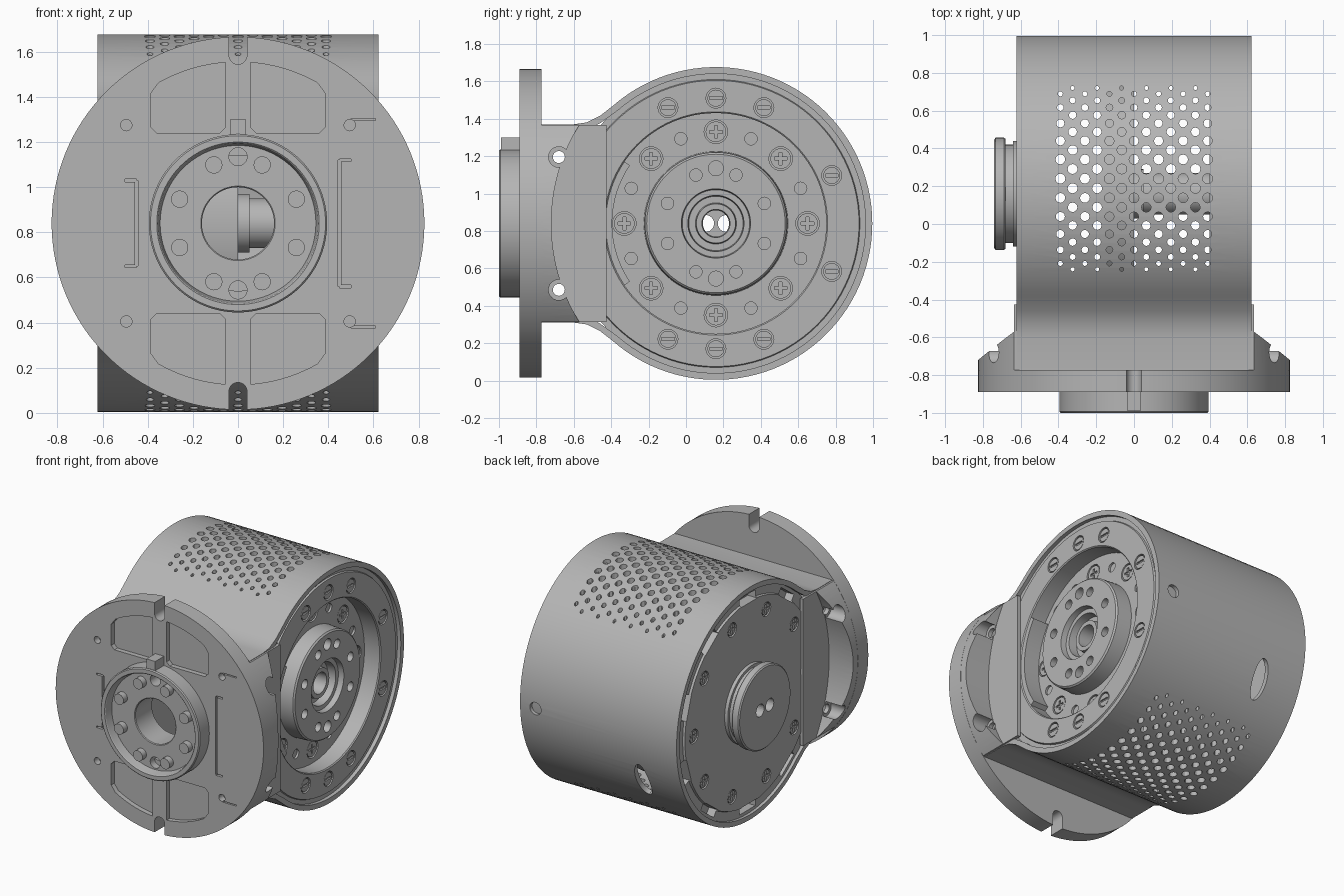
import bpy, bmesh
from math import sin, cos, pi, radians, sqrt, hypot
from mathutils import Vector, Matrix

if "Cube" in bpy.data.objects:
    bpy.data.objects.remove(bpy.data.objects["Cube"])

CY, CZ = 0.16, 0.84          # drum axis runs along x through here
grey = bpy.data.materials.new("machined grey")
grey.use_nodes = True
grey.diffuse_color = (0.46, 0.46, 0.46, 1)
grey.node_tree.nodes["Principled BSDF"].inputs["Base Color"].default_value = grey.diffuse_color


def finish(bm, name):
    bmesh.ops.remove_doubles(bm, verts=bm.verts, dist=1e-5)
    bmesh.ops.recalc_face_normals(bm, faces=bm.faces)
    mesh = bpy.data.meshes.new(name)
    bm.to_mesh(mesh)
    bm.free()
    mesh.materials.append(grey)
    obj = bpy.data.objects.new(name, mesh)
    bpy.context.collection.objects.link(obj)
    return obj


def rod(bm, p, q, r, seg=24):
    p, q = Vector(p), Vector(q)
    m = Matrix.Translation((p + q) / 2) @ (q - p).to_track_quat('Z', 'Y').to_matrix().to_4x4()
    bmesh.ops.create_cone(bm, cap_ends=True, segments=seg, radius1=r, radius2=r,
                          depth=(q - p).length, matrix=m)


def box(bm, lo, hi, turn=None):
    lo, hi = Vector(lo), Vector(hi)
    m = Matrix.Translation((lo + hi) / 2) @ Matrix.Diagonal((*(hi - lo), 1))
    bmesh.ops.create_cube(bm, size=1, matrix=turn @ m if turn else m)


def prism(bm, pts, axis, a, b):
    """Extrude a 2D outline: axis x takes (y, z), axis y takes (x, z)."""
    at = (lambda u, v, t: (t, u, v)) if axis == 'x' else (lambda u, v, t: (u, t, v))
    lower = [bm.verts.new(at(u, v, a)) for u, v in pts]
    upper = [bm.verts.new(at(u, v, b)) for u, v in pts]
    bm.faces.new(lower)
    bm.faces.new(upper)
    for i in range(len(pts)):
        j = (i + 1) % len(pts)
        bm.faces.new((lower[i], lower[j], upper[j], upper[i]))


def lathe(name, profile, axis, seg=96):
    """Turn a closed (distance, radius) profile about the drum or flange axis."""
    bm = bmesh.new()
    rings = []
    for k in range(seg):
        c, s = cos(2 * pi * k / seg), sin(2 * pi * k / seg)
        rings.append([bm.verts.new((t, CY + r * c, CZ + r * s) if axis == 'x'
                                   else (r * c, t, CZ + r * s)) for t, r in profile])
    n = len(profile)
    for k in range(seg):
        a, b = rings[k], rings[(k + 1) % seg]
        for i in range(n):
            j = (i + 1) % n
            if profile[i][1] + profile[j][1] > 0:
                bm.faces.new((a[i], a[j], b[j], b[i]))
    return finish(bm, name)


def boolean(obj, bm, op='DIFFERENCE'):
    tool = finish(bm, "cutter")
    tool.hide_render = True
    mod = obj.modifiers.new("cut", 'BOOLEAN')
    mod.object, mod.operation, mod.solver, mod.use_self = tool, op, 'EXACT', True
    bpy.context.view_layer.objects.active = obj
    bpy.ops.object.modifier_apply(modifier=mod.name)
    bpy.data.objects.remove(tool)


def polar(x, r, deg):
    return Vector((x, CY + r * cos(radians(deg)), CZ + r * sin(radians(deg))))


def housing_outline(r, half, front, steps=80):
    pts = [(CY + r * cos(a), CZ + r * sin(a))
           for a in (radians(-131 + 262 * i / steps) for i in range(steps + 1))]
    top = [(-0.46, half + 0.045), (-0.53, half + 0.01), (-0.6, half), (front, half)]
    return pts + [(y, CZ + z) for y, z in top] + [(y, CZ - z) for y, z in reversed(top)]


# Hollow drum housing, with vent field, rear screw hole and oval opening
bm = bmesh.new()
prism(bm, housing_outline(0.836, 0.53, -0.78), 'x', -0.622, 0.622)
housing = finish(bm, "drum_housing")
bm = bmesh.new()
prism(bm, housing_outline(0.8, 0.49, -0.75), 'x', -0.8, 0.8)
boolean(housing, bm)
bm = bmesh.new()
for k in range(13):
    for i in range(-11, 12):
        if (i + k) % 2 == 0:
            a = radians(5 * i)
            x, y = (k - 6) * 0.065, 0.24 + 0.48 * sin(a) / sin(radians(55))
            rod(bm, (x, y, -0.2), (x, y, 1.9), 0.037 * cos(a) - 0.0105, 12)
rod(bm, (0.5, 0.9, 0.82), (0.5, 1.1, 0.82), 0.045)
rod(bm, (0, -1.1, CZ), (0, -0.7, CZ), 0.3, 48)
boolean(housing, bm)
bm = bmesh.new()
rod(bm, polar(0, 0.7, 0), polar(0, 0.95, 0), 0.055)
turn = Matrix.Translation((-0.3, CY, CZ)) @ Matrix.Rotation(radians(-25), 4, 'X')
bm.transform(turn @ Matrix.Diagonal((1, 1, 2.6, 1)) @ Matrix.Translation((0, -CY, -CZ)))
boolean(housing, bm)

# Mounting flange: round plate with shallow pockets, key slots and grooves
bm = bmesh.new()
rod(bm, (0, -0.89, CZ), (0, -0.772, CZ), 0.826, 128)
flange = finish(bm, "mounting_flange")
bm = bmesh.new()
rod(bm, (0, -1.1, CZ), (0, -0.6, CZ), 0.3, 48)
arc = [0.385 - 0.033 * i for i in range(11)]
pocket = [(0.08, 0.4), (0.36, 0.4), (0.385, 0.425)]
pocket += [(x, sqrt(0.715 ** 2 - x * x) - (0.025 if x > 0.38 else 0)) for x in arc] + [(0.055, 0.425)]
slot = [(0.04, 0.9)] + [(0.04 * cos(a), 0.745 - 0.04 * sin(a))
                        for a in (pi * i / 10 for i in range(11))] + [(-0.04, 0.9)]
for sz in (1, -1):
    prism(bm, [(x, CZ + sz * z) for x, z in slot], 'y', -1, -0.7)
    for sx in (1, -1):
        prism(bm, [(sx * x, CZ + sz * z) for x, z in pocket], 'y', -1, -0.855)
        rod(bm, (sx * 0.495, -1, CZ + sz * 0.435), (sx * 0.495, -0.84, CZ + sz * 0.435), 0.025)
    box(bm, (0.5, -1, CZ + sz * 0.46 - 0.004), (0.61, -0.87, CZ + sz * 0.46 + 0.004))
for x, half in ((-0.45, 0.19), (0.45, 0.28)):
    box(bm, (x - 0.006, -1, CZ - half), (x + 0.006, -0.87, CZ + half))
    for s in (1, -1):
        end = x + (0.05 if x > 0 else -0.05)
        box(bm, (min(x, end), -1, CZ + s * half - 0.006), (max(x, end), -0.87, CZ + s * half + 0.006))
boolean(flange, bm)

# Side lugs and cheek plates joining flange to housing
bm = bmesh.new()
rod(bm, (0, -0.8, CZ), (0, -0.425, CZ), 0.825, 128)
lugs = finish(bm, "side_lugs")
bm = bmesh.new()
box(bm, (-1, -1, CZ - 0.527), (1, 0, CZ + 0.527))
boolean(lugs, bm, 'INTERSECT')
bm = bmesh.new()
for s in (1, -1):
    rod(bm, (s * 0.634, 0.28, CZ), (s, 0.28, CZ), 1.0, 160)
box(bm, (-0.61, -0.78, CZ - 0.6), (0.61, 0, CZ + 0.6))
boolean(lugs, bm)
bm = bmesh.new()
rod(bm, (0, -1.1, CZ), (0, -0.6, CZ), 0.3, 48)
for s in (1, -1):
    z = CZ + s * 0.355
    rod(bm, (-1, -0.68, z), (1, -0.68, z), 0.032)
    for sx in (1, -1):
        rod(bm, (sx * 0.64, -0.68, z), (sx, -0.68, z), 0.055)
boolean(lugs, bm)
bm = bmesh.new()
for s in (1, -1):
    rod(bm, (-1, -0.68, CZ + s * 0.355), (1, -0.68, CZ + s * 0.355), 0.032)
boolean(housing, bm)

# Front coupling ring with key, pins and two holes
coupling = lathe("front_coupling", [(-0.75, 0.16), (-0.935, 0.16), (-0.94, 0.165), (-0.94, 0.345),
                                    (-0.995, 0.355), (-1, 0.36), (-1, 0.388), (-0.993, 0.395),
                                    (-0.85, 0.395), (-0.85, 0.34), (-0.75, 0.34)], 'y')
bm = bmesh.new()
for s in (1, -1):
    rod(bm, (0, -1.1, CZ + s * 0.295), (0, -0.82, CZ + s * 0.295), 0.04)
boolean(coupling, bm)
bm = bmesh.new()
box(bm, (-0.035, -0.99, CZ + 0.37), (0.035, -0.87, CZ + 0.46))
finish(bm, "coupling_key")
bm = bmesh.new()
for k in range(8):
    a = radians(22.5 + 45 * k)
    x, z = 0.28 * cos(a), CZ + 0.28 * sin(a)
    rod(bm, (x, -0.985, z), (x, -0.9, z), 0.038)
finish(bm, "coupling_pins")

# Output side: stepped dish with raised hub
dish = lathe("output_dish", [(0.4, 0.81), (0.595, 0.81), (0.595, 0.77), (0.607, 0.765), (0.607, 0.597),
                             (0.6, 0.59), (0.48, 0.59), (0.48, 0.385), (0.59, 0.38), (0.6, 0.37),
                             (0.6, 0.185), (0.56, 0.18), (0.56, 0.15), (0.5, 0.145), (0.5, 0.11),
                             (0.54, 0.105), (0.54, 0.075), (0.4, 0.07)], 'x')
# Rows of screws: face x, ring radius, angles, head radius, cross slot
rows = [(0.607, 0.67, [90, 67.5, 22.5, -22.5, -67.5, -90, -112.5, 112.5], 0.045, False),
        (0.48, 0.49, [45 * k for k in range(8)], 0.055, True),
        (-0.615, 0.63, [36 * k for k in range(10)], 0.042, True)]
bm = bmesh.new()
for x, r, angles, head, cross in rows[:2]:
    for d in angles:
        rod(bm, polar(x - 0.025, r, d), polar(x + 0.05, r, d), head + 0.008)
for k in range(8):
    rod(bm, polar(0.54, 0.28, 22.5 + 45 * k), polar(0.7, 0.28, 22.5 + 45 * k), 0.033)
    rod(bm, polar(0.465, 0.49, 22.5 + 45 * k), polar(0.55, 0.49, 22.5 + 45 * k), 0.033)
for d in (90, -90):
    rod(bm, polar(0.53, 0.295, d), polar(0.7, 0.295, d), 0.04)
boolean(dish, bm)

# Stop segment filling the flange side of the dish
bm = bmesh.new()
span = [146 + 4 * i for i in range(18)]
prism(bm, [polar(0, 0.6, d).yz for d in span] + [polar(0, 0.555, d).yz for d in reversed(span)],
      'x', 0.45, 0.6)
finish(bm, "dish_stop")

# Cover side: bolted disc with necked boss, two cable holes and rim windows
cover = lathe("cover_disc", [(-0.5, 0), (-0.5, 0.81), (-0.6, 0.81), (-0.6, 0.735), (-0.615, 0.73),
                             (-0.615, 0.28), (-0.64, 0.28), (-0.64, 0.26), (-0.68, 0.26), (-0.68, 0.29),
                             (-0.688, 0.297), (-0.732, 0.297), (-0.74, 0.288), (-0.74, 0)], 'x')
bm = bmesh.new()
for s in (1, -1):
    rod(bm, (-1, CY + s * 0.055, CZ), (0, CY + s * 0.055, CZ), 0.045)
for d in rows[2][2]:
    rod(bm, polar(-0.59, 0.63, d), polar(-0.7, 0.63, d), 0.05)
    turn = Matrix.Translation((0, CY, CZ)) @ Matrix.Rotation(radians(d + 18), 4, 'X')
    box(bm, (-0.7, 0.72, -0.09), (-0.54, 0.775, 0.09), turn)
boolean(cover, bm)

# Screw heads with driver slots
for (x, r, angles, head, cross), name in zip(rows, ("rim_screws", "dish_screws", "cover_screws")):
    s = 1 if x > 0 else -1
    heads, slots = bmesh.new(), bmesh.new()
    for d in angles:
        rod(heads, polar(x - s * 0.04, r, d), polar(x - s * 0.004, r, d), head)
        for tilt in ((0, 90) if cross else (0,)):
            turn = Matrix.Translation(polar(x, r, d)) @ Matrix.Rotation(radians(tilt), 4, 'X')
            box(slots, (-0.015, -0.034, -0.008), (0.015, 0.034, 0.008), turn)
    boolean(finish(heads, name), slots)

# Inner drive drum and cable sleeve
lathe("drive_drum", [(-0.17, 0.11), (-0.17, 0.62), (0, 0.62), (0, 0.11)], 'x')
lathe("cable_sleeve", [(0, 0.11), (0, 0.13), (0.05, 0.13), (0.05, 0.11), (0.42, 0.11),
                       (0.42, 0.1), (0, 0.1)], 'x', 48)

# Smooth round surfaces, keep edges crisp
for obj in bpy.context.scene.objects:
    obj.select_set(obj.type == 'MESH')
bpy.context.view_layer.objects.active = housing
bpy.ops.object.shade_smooth_by_angle(angle=radians(30))
